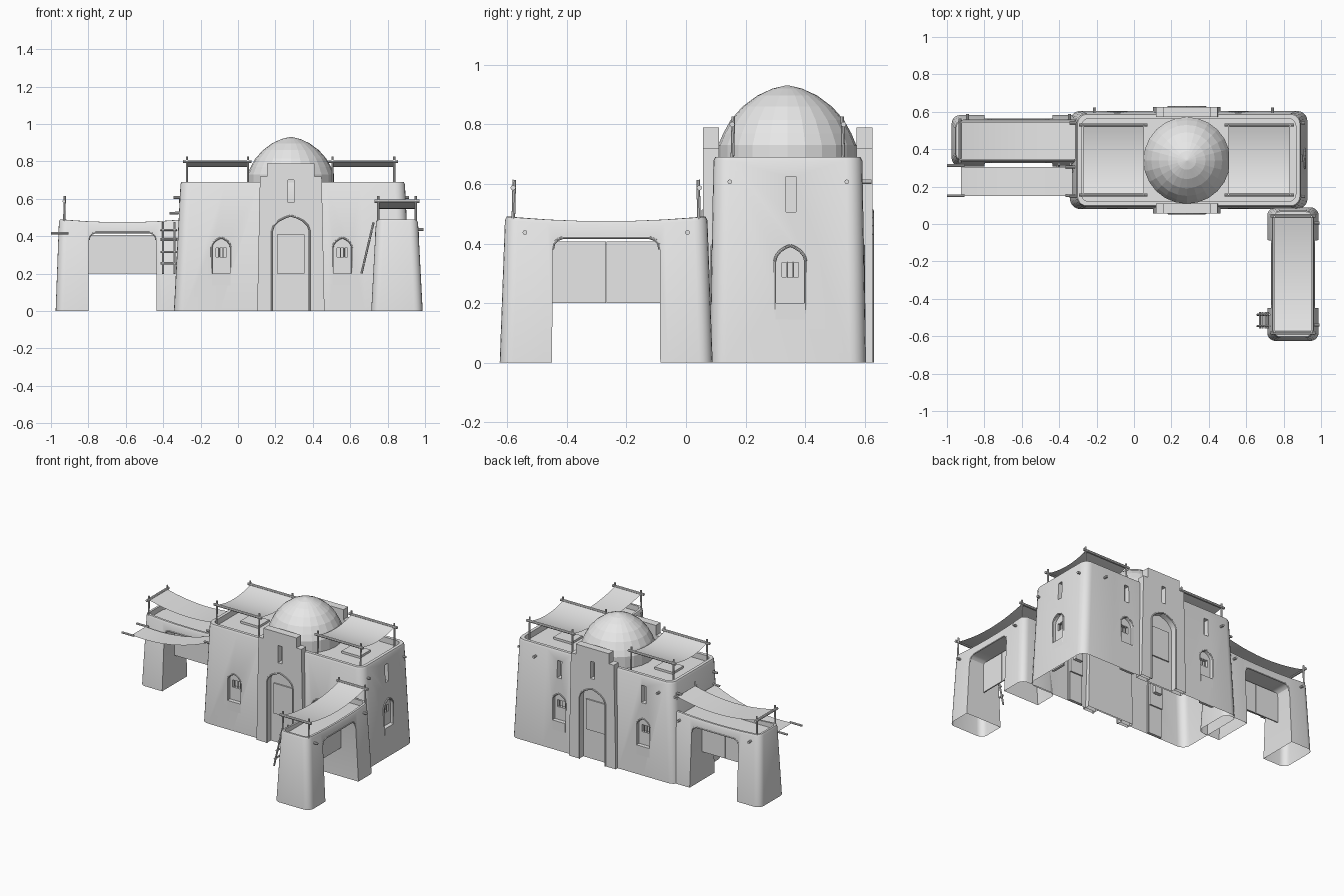
import bpy, bmesh, math
from mathutils import Matrix, Vector

if "Cube" in bpy.data.objects:
    bpy.data.objects.remove(bpy.data.objects["Cube"])

CLAY = bpy.data.materials.new("pale_grey_clay")
CLAY.use_nodes = True
CLAY.diffuse_color = (0.8, 0.8, 0.8, 1)
for node in CLAY.node_tree.nodes:
    if node.type == 'BSDF_PRINCIPLED':
        node.inputs["Base Color"].default_value = (0.8, 0.8, 0.8, 1)


def place(x, y, turn=0):
    return Matrix.Translation((x, y, 0)) @ Matrix.Rotation(math.radians(turn), 4, 'Z')


def make(name, bm, M, solid=True):
    if solid:
        bmesh.ops.recalc_face_normals(bm, faces=bm.faces)
    bm.transform(M)
    mesh = bpy.data.meshes.new(name)
    bm.to_mesh(mesh)
    bm.free()
    mesh.materials.append(CLAY)
    ob = bpy.data.objects.new(name, mesh)
    bpy.context.collection.objects.link(ob)
    return ob


def prism(name, profile, y0, y1, M):
    """Extrude an (x, z) outline from y0 to y1."""
    bm = bmesh.new()
    rows = [[bm.verts.new((x, y, z)) for x, z in profile] for y in (y0, y1)]
    n = len(profile)
    bm.faces.new(rows[0])
    bm.faces.new(rows[1])
    for i in range(n):
        j = (i + 1) % n
        bm.faces.new((rows[0][i], rows[0][j], rows[1][j], rows[1][i]))
    return make(name, bm, M)


def rect(w, z0, z1, x=0):
    return [(x - w, z0), (x + w, z0), (x + w, z1), (x - w, z1)]


def arch(w, z0, spring, apex):
    h = apex - spring
    left = [(-w, z0), (-w, spring), (-w * .9, spring + h * .35),
            (-w * .65, spring + h * .66), (-w * .3, spring + h * .88)]
    return left + [(0, apex)] + [(-x, z) for x, z in reversed(left)]


def rods(name, pairs, M, r=.006):
    bm = bmesh.new()
    for a, b in pairs:
        a, b = Vector(a), Vector(b)
        turn = (b - a).to_track_quat('Z', 'Y').to_matrix().to_4x4()
        bmesh.ops.create_cone(bm, cap_ends=True, segments=8, radius1=r, radius2=r,
                              depth=(b - a).length,
                              matrix=Matrix.Translation((a + b) / 2) @ turn)
    return make(name, bm, M)


def ring(lx, ly, r, side=6):
    """Rounded rectangle, with extra points along its long sides."""
    pts = []
    for k, (sx, sy) in enumerate(((1, 1), (-1, 1), (-1, -1), (1, -1))):
        cx, cy = sx * (lx / 2 - r), sy * (ly / 2 - r)
        for i in range(6):
            a = math.radians(90 * k + 18 * i)
            pts.append((cx + r * math.cos(a), cy + r * math.sin(a)))
        if k in (0, 2):
            pts += [(cx * (1 - 2 * i / side), cy + sy * r) for i in range(1, side)]
    return pts


def block(name, base, top, h, floor, r, rim, dip, M):
    """Tapered clay mass with a soft rim and a sunken roof."""
    lx, ly = top
    bm = bmesh.new()
    loops = []
    for x, y, z, rad, sag in ((*base, 0, r, 0), (lx, ly, h - .012, r, dip),
                              (lx - .012, ly - .012, h, r - .006, dip),
                              (lx - rim, ly - rim, h, r - .015, dip),
                              (lx - rim, ly - rim, floor, r - .015, 0)):
        loops.append([bm.verts.new((px, py, z - sag * (1 - (2 * px / x) ** 2)))
                      for px, py in ring(x, y, rad)])
    n = len(loops[0])
    for a, b in zip(loops, loops[1:]):
        for i in range(n):
            j = (i + 1) % n
            bm.faces.new((a[i], a[j], b[j], b[i]))
    bm.faces.new(loops[0])
    bm.faces.new(loops[-1])
    return make(name, bm, M)


def carve(ob, cutters):
    """Cut the openings and leave the underside open."""
    for c in cutters:
        m = ob.modifiers.new("cut", 'BOOLEAN')
        m.operation, m.solver, m.object = 'DIFFERENCE', 'EXACT', c
    bpy.context.view_layer.update()
    dg = bpy.context.evaluated_depsgraph_get()
    mesh = bpy.data.meshes.new_from_object(ob.evaluated_get(dg))
    ob.modifiers.clear()
    bm = bmesh.new()
    bm.from_mesh(mesh)
    low = [f for f in bm.faces if all(v.co.z < 1e-4 for v in f.verts)]
    bmesh.ops.delete(bm, geom=low, context='FACES')
    bm.to_mesh(mesh)
    bm.free()
    ob.data = mesh


def cloth(name, hx, hy, z0, z1, sag, M):
    """Thin sheet that hangs between two ends along x."""
    bm = bmesh.new()
    n, rows = 10, []
    for i in range(n + 1):
        t = i / n
        z = z0 + (z1 - z0) * t - sag * 4 * t * (1 - t)
        rows.append([bm.verts.new((hx * (2 * t - 1), s * hy, z)) for s in (-1, 1)])
    for a, b in zip(rows, rows[1:]):
        bm.faces.new((a[0], b[0], b[1], a[1]))
    return make(name, bm, M, False)


def canopy(hx, hy, z, floor, sag, M):
    cloth("canopy_cloth", hx, hy, z, z, sag, M)
    rods("canopy_frame", [((s * hx, -hy - .02, z), (s * hx, hy + .02, z)) for s in (-1, 1)], M, .009)
    rods("canopy_posts", [((s * hx, t * hy, floor), (s * (hx - .004), t * hy, z + .027))
                          for s in (-1, 1) for t in (-1, 1)], M)


cuts = []          # openings shared by the main walls and portals


def cutter(profile, depth, M):
    cuts.append(prism("opening_cutter", profile, -.06, depth, M))
    cuts[-1].hide_render = True


def outline(name, profile, y, M):
    pts = [(x, y, max(z, 0)) for x, z in profile]
    rods(name, list(zip(pts, pts[1:])), M, .005)


def niche(M):
    """Arched niche with a barred window and a filled lower half."""
    cutter(arch(.05, .2, .34, .39), .022, M)
    cutter(rect(.028, .288, .337), .045, M)
    outline("niche_trim", arch(.052, 0, .34, .393), 0, M)
    prism("niche_fill", rect(.05, 0, .2), -.006, .012, M)
    rods("window_bars", [((x, .024, .285), (x, .024, .34)) for x in (-.01, .01)], M, .003)


# Main walls and the two stepped portals
walls = block("main_walls", (1.27, .525), (1.2, .5), .69, .65, .055, .055, 0, place(.2925, .342))
half = [(-.18, 0), (-.165, .72), (-.127, .72), (-.127, .79)]
portals = []
for y, turn in ((.057, 0), (.626, 180)):
    M = place(.2825, y, turn)
    portals.append(prism("portal", half + [(-x, z) for x, z in reversed(half)], 0, .053, M))
    door = arch(.1, -.1, .43, .51)
    cutter(door, .043, M)
    cutter(rect(.016, .58, .7), .04, M)
    outline("portal_trim", door, 0, M)
    prism("door_panel", rect(.073, .2, .41), .034, .044, M)

# Niches and slit windows
for x in (-.09, .558):
    niche(place(x, .088))
    niche(place(x, .596, 180))
    cutter(rect(.017, .5, .62), .035, place(x, .592, 180))
niche(place(.914, .35, 90))
cutter(rect(.017, .505, .625), .035, place(.898, .352, 90))

for ob in [walls] + portals:
    carve(ob, cuts)
for c in cuts:
    bpy.data.objects.remove(c)

# Dome on its drum
bm = bmesh.new()
profile = [(.232, .64), (.232, .73), (.215, .77), (.19, .815), (.15, .86),
           (.1, .897), (.05, .92), (.004, .931)]
loops = [[bm.verts.new((r * math.cos(math.tau * i / 24), r * math.sin(math.tau * i / 24), z))
          for i in range(24)] for r, z in profile]
for a, b in zip(loops, loops[1:]):
    for i in range(24):
        j = (i + 1) % 24
        bm.faces.new((a[i], a[j], b[j], b[i]))
bm.faces.new(loops[-1])
dome = make("dome", bm, place(.2825, .34))

# Roof hatches and roof canopies
for x, hy in ((-.11, .163), (.67, .165)):
    prism("roof_hatch", rect(.07, .645, .665), -.06, .06, place(x, .342))
    canopy(.187, hy, .8, .65, .03, place(x, .342, 90))

# Wall pegs
pegs = [((x, .58, .607), (x, .622, .607)) for x in (-.21, .74)]
for y in (.147, .54):
    pegs += [((-.3, y, .607), (-.345, y, .607)), ((.88, y, .607), (.915, y, .607))]
rods("wall_pegs", pegs, Matrix(), .008)

# Two gateways, each with curtain, canopy, pegs and ladder
for M in (place(-.6175, .445), place(.85, -.268, -90)):
    gate = block("gateway", (.715, .275), (.68, .225), .49, .452, .045, .04, .015, M)
    corner = [(.18, .38), (.176, .4), (.164, .413), (.145, .42)]
    shape = [(.182, -.1)] + corner
    shape += [(-x, z) for x, z in reversed(shape)]
    hole = prism("gateway_cutter", shape, -.3, .3, M)
    hole.hide_render = True
    carve(gate, [hole])
    bpy.data.objects.remove(hole)
    for s in (-1, 1):
        outline("gateway_trim", [(x, z) for x, z in shape if z > 0], s * .113, M)
        prism("curtain", rect(.09, .2, .407, s * .091), -.004, .004, M)
    canopy(.3125, .1, .587, .45, .04, M)
    rods("gateway_pegs", [((s * .273, .1, .437), (s * .273, .142, .437)) for s in (-1, 1)], M, .008)
    foot, head = Vector((0, -.19, .2)), Vector((0, -.125, .475))
    bars = [(foot + Vector((x, 0, 0)), head + Vector((x, 0, 0))) for x in (.217, .278)]
    for t in (.2, .42, .67, .85):
        p = foot.lerp(head, t)
        bars.append((p + Vector((.203, 0, 0)), p + Vector((.292, 0, 0))))
    rods("ladder", bars, M)

# Side awning beside the left-hand gateway
M = place(-.6275, .228)
cloth("awning_cloth", .2975, .077, .417, .523, .04, M)
rods("awning_rods", [((-.372, y, .417), (-.28, y, .417)) for y in (-.077, .085)]
     + [((.262, y, .523), (.32, y, .525)) for y in (-.077, .077)], M, .007)

# Soft shading on rounded masses; the dome stays faceted
bpy.ops.object.select_all(action='DESELECT')
for ob in bpy.context.collection.objects:
    if ob.type == 'MESH' and CLAY.name in ob.data.materials and ob != dome:
        ob.select_set(True)
        bpy.context.view_layer.objects.active = ob
bpy.ops.object.shade_smooth_by_angle(angle=math.radians(30))
